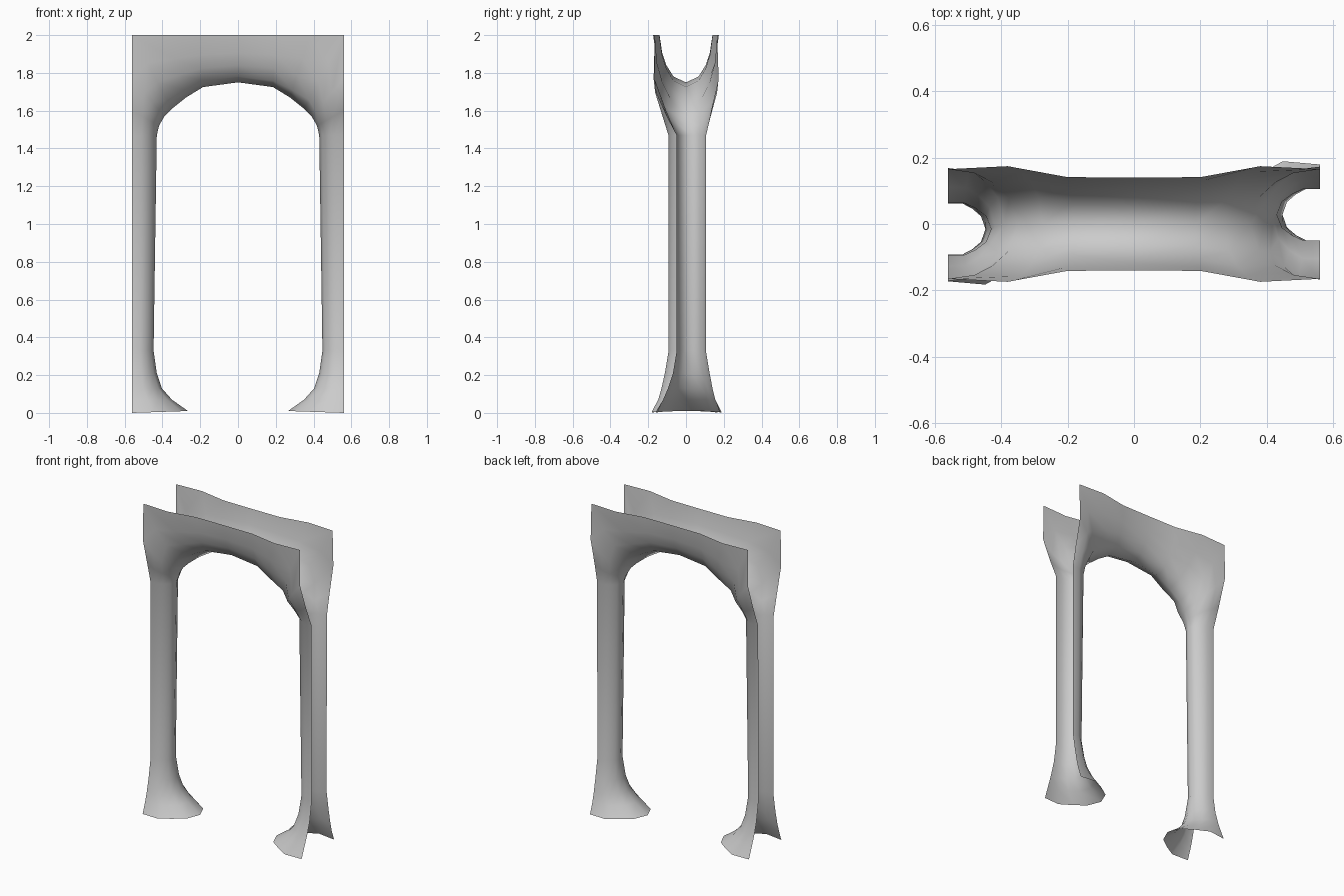
import bpy, bmesh

if "Cube" in bpy.data.objects:
    bpy.data.objects.remove(bpy.data.objects["Cube"])

# Stations from foot to crown: inner x, inner z, rim x, rim z, half width, leg blend, offset
stations = [
    (0.265, 0.01, 0.56, 0.00, 0.165, 1, 0.5),
    (0.350, 0.07, 0.56, 0.07, 0.138, 1, 0.6),
    (0.403, 0.13, 0.56, 0.13, 0.118, 1, 0.8),
    (0.430, 0.21, 0.56, 0.21, 0.097, 1, 1),
    (0.447, 0.33, 0.56, 0.33, 0.077, 1, 1),
    (0.430, 1.47, 0.56, 1.47, 0.078, 1, 1),
    (0.418, 1.52, 0.56, 1.60, 0.119, 0.8, 0.5),
    (0.390, 1.57, 0.56, 1.77, 0.170, 0.5, 0.1),
    (0.350, 1.61, 0.56, 2.00, 0.165, 0.3, 0),
    (0.275, 1.67, 0.38, 2.00, 0.174, 0, 0),
    (0.185, 1.725, 0.20, 2.00, 0.141, 0, 0),
    (0.0, 1.75, 0.0, 2.00, 0.140, 0, 0),
]
depth = (0, 0.12, 0.36, 0.62, 1)
leg_shape = (0, 0.5, 0.8, 1, 1)
arch_shape = (0, 0.47, 0.74, 0.9, 1)


def ring(station, side):
    """Channel cross-section, open toward the outside of the arch."""
    ix, iz, ox, oz, w, k, off = station
    centre = off * (0.028 if side > 0 else -0.015)
    pts = []
    for j in range(-4, 5):
        i, sign = abs(j), (1 if j > 0 else -1)
        t = depth[i]
        y = w * (k * leg_shape[i] + (1 - k) * arch_shape[i])
        if oz == 0 and i == 3:
            y *= 1.06          # slight bulge of the foot
        pts.append((side * (ix + t * (ox - ix)), centre + sign * y, iz + t * (oz - iz)))
    return pts


# Arch shell: left leg, crown, right leg as one skin
rings = [ring(s, -1) for s in stations] + [ring(s, 1) for s in reversed(stations[:-1])]
bm = bmesh.new()
rows = [[bm.verts.new(p) for p in r] for r in rings]
for a, b in zip(rows, rows[1:]):
    for j in range(len(a) - 1):
        bm.faces.new((a[j], a[j + 1], b[j + 1], b[j]))
bmesh.ops.recalc_face_normals(bm, faces=bm.faces)
# Visible skin faces the arch opening
bm.faces.ensure_lookup_table()
crown = min(bm.faces, key=lambda f: (f.calc_center_median().x ** 2 + f.calc_center_median().y ** 2))
if crown.normal.z > 0:
    bmesh.ops.reverse_faces(bm, faces=bm.faces)
mesh = bpy.data.meshes.new("arch_shell")
bm.to_mesh(mesh)
bm.free()
mesh.polygons.foreach_set("use_smooth", [True] * len(mesh.polygons))
arch = bpy.data.objects.new("arch_shell", mesh)
bpy.context.collection.objects.link(arch)
